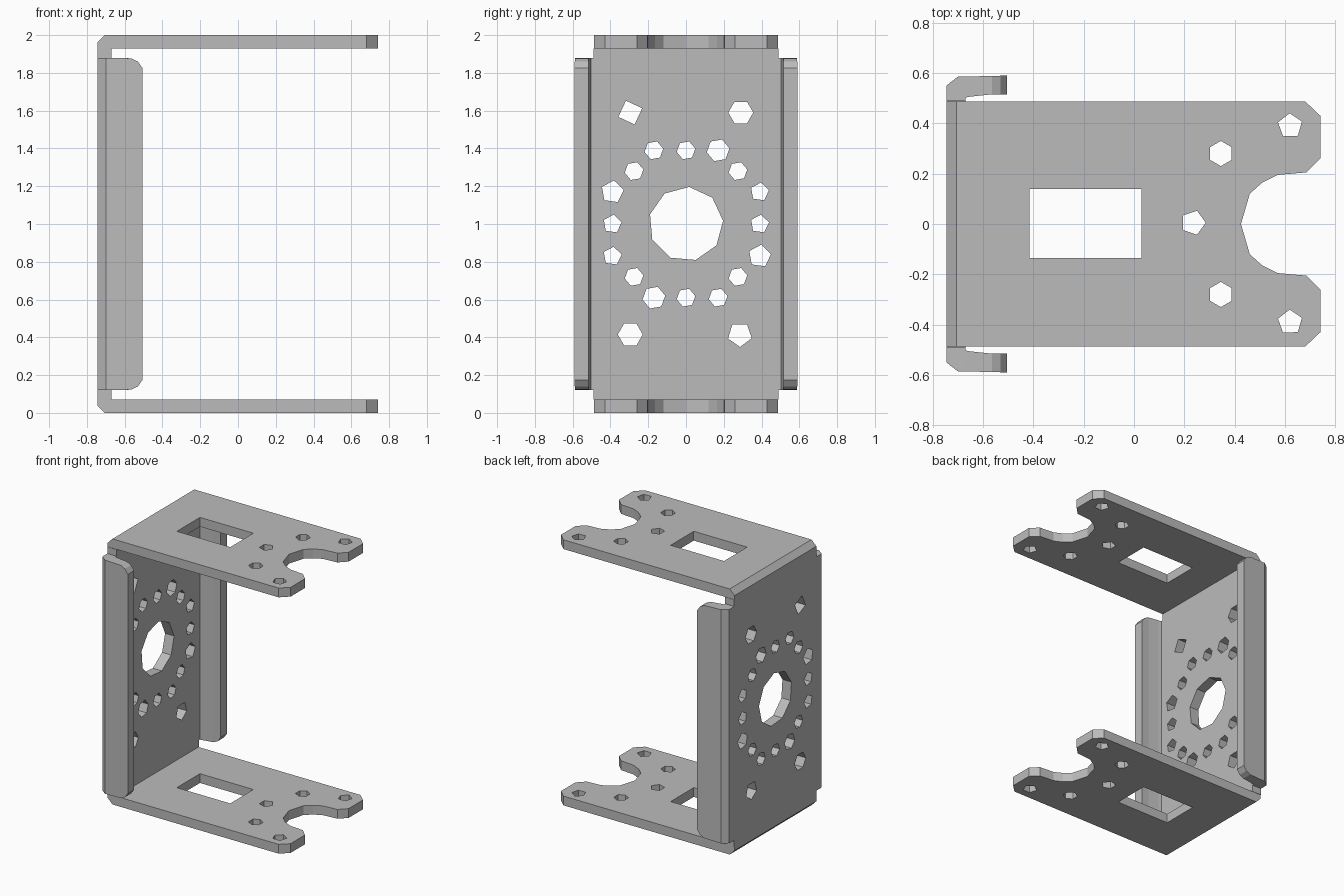
import bpy, bmesh
from math import sin, cos, radians
from mathutils import Matrix

cube = bpy.data.objects.get("Cube")
if cube:
    bpy.data.objects.remove(cube, do_unlink=True)

grey = bpy.data.materials.new("plain_grey")
grey.use_nodes = True
colour = (0.5, 0.5, 0.5, 1)
grey.diffuse_color = colour
grey.node_tree.nodes["Principled BSDF"].inputs["Base Color"].default_value = colour

THICK = 0.07
WALL = 0.075


def finish(name, bm):
    bmesh.ops.remove_doubles(bm, verts=bm.verts, dist=1e-5)
    bmesh.ops.recalc_face_normals(bm, faces=bm.faces)
    mesh = bpy.data.meshes.new(name)
    bm.to_mesh(mesh)
    bm.free()
    mesh.materials.clear()
    mesh.materials.append(grey)
    obj = bpy.data.objects.new(name, mesh)
    bpy.context.collection.objects.link(obj)
    return obj


def hole(x, y, r=0.05, sides=6, turn=0):
    angles = [radians(turn + 360 * i / sides) for i in range(sides)]
    return [(x + r * cos(a), y + r * sin(a)) for a in angles]


def sheet(name, loops, thickness, matrix):
    """Flat sheet: the first loop is the outline, the others are holes."""
    curve = bpy.data.curves.new(name + "_outline", "CURVE")
    curve.dimensions = "2D"
    curve.fill_mode = "BOTH"
    curve.extrude = thickness / 2
    for loop in loops:
        spline = curve.splines.new("POLY")
        spline.points.add(len(loop) - 1)
        for point, (x, y) in zip(spline.points, loop):
            point.co = (x, y, 0, 1)
        spline.use_cyclic_u = True
    temp = bpy.data.objects.new(name + "_outline", curve)
    bpy.context.collection.objects.link(temp)
    graph = bpy.context.evaluated_depsgraph_get()
    mesh = bpy.data.meshes.new_from_object(temp.evaluated_get(graph))
    bm = bmesh.new()
    bm.from_mesh(mesh)
    bm.transform(matrix)
    bpy.data.objects.remove(temp, do_unlink=True)
    bpy.data.meshes.remove(mesh)
    for face in bm.faces:
        face.smooth = False
    return finish(name, bm)


# Forked arms, top and bottom
half = [(0.46, 0.12), (0.51, 0.165), (0.57, 0.195), (0.685, 0.205), (0.74, 0.26),
        (0.74, 0.43), (0.68, 0.487), (-0.695, 0.487)]
outline = [(0.425, 0)] + half + [(x, -y) for x, y in reversed(half)]
arm_loops = [outline,
             [(-0.415, -0.135), (0.03, -0.135), (0.03, 0.14), (-0.415, 0.14)],
             hole(0.235, 0.005, sides=5)]
for s in (-1, 1):
    arm_loops += [hole(0.345, 0.28 * s, turn=30), hole(0.62, 0.39 * s, sides=5, turn=20)]
for name, z in (("bottom_arm", THICK / 2), ("top_arm", 2 - THICK / 2)):
    sheet(name, arm_loops, THICK, Matrix.Translation((0, 0, z)))

# Upright wall with a large centre hole and a ring of small holes
wall_loops = [[(-0.49, THICK), (0.49, THICK), (0.49, 2 - THICK), (-0.49, 2 - THICK)],
              hole(0, 1, 0.197, 9, 5),
              hole(-0.295, 1.59, 0.067, 4, 20), hole(0.29, 1.59, 0.066, 6),
              hole(-0.295, 0.415, 0.066, 6), hole(0.285, 0.415, 0.066, 5, 55)]
ring = [(0, 0.39), (0.17, 0.39), (0.275, 0.28), (0.39, 0.17), (0.39, 0)]
wide = {(0.17, 0.39), (-0.39, 0.17), (0.39, -0.17), (-0.17, -0.39)}
spots = {(sx * y, sz * z) for y, z in ring for sx in (-1, 1) for sz in (-1, 1)}
for y, z in sorted(spots):
    r = 0.061 if (y, z) in wide else 0.05
    wall_loops.append(hole(y, 1 + z, r, 6 if abs(y) < 0.3 else 5, 10))
upright = Matrix(((0, 0, 1, -0.745 + WALL / 2), (1, 0, 0, 0), (0, 1, 0, 0), (0, 0, 0, 1)))
sheet("upright_wall", wall_loops, WALL, upright)

# Chamfered bends joining the wall to the arms
bend = [(-0.745, 0.93), (-0.745, 0.96), (-0.705, 1), (-0.695, 1), (-0.695, 0.93)]
for name, s in (("bottom_bend", -1), ("top_bend", 1)):
    bm = bmesh.new()
    face = bm.faces.new([bm.verts.new((x, -0.487, 1 + s * z)) for x, z in bend])
    new = bmesh.ops.extrude_face_region(bm, geom=[face])["geom"]
    bmesh.ops.translate(bm, vec=(0, 0.974, 0),
                        verts=[v for v in new if isinstance(v, bmesh.types.BMVert)])
    finish(name, bm)

# Folded side flanges: outer x, outer y, inner x, inner y, half height
stations = [(-0.745, 0.49, -0.67, 0.49, 0.88), (-0.745, 0.55, -0.67, 0.502, 0.88),
            (-0.7, 0.585, -0.65, 0.506, 0.88), (-0.565, 0.588, -0.565, 0.515, 0.877),
            (-0.53, 0.589, -0.53, 0.515, 0.86), (-0.505, 0.59, -0.505, 0.515, 0.825)]
for name, s in (("right_flange", -1), ("left_flange", 1)):
    bm = bmesh.new()
    rows = []
    for ox, oy, ix, iy, h in stations:
        corners = [(ox, oy, h), (ix, iy, h), (ix, iy, -h), (ox, oy, -h)]
        rows.append([bm.verts.new((x, s * y, 1 + z)) for x, y, z in corners])
    for a, b in zip(rows, rows[1:]):
        for i in range(4):
            j = (i + 1) % 4
            bm.faces.new((a[i], a[j], b[j], b[i]))
    bm.faces.new(rows[0])
    bm.faces.new(rows[-1])
    finish(name, bm)
